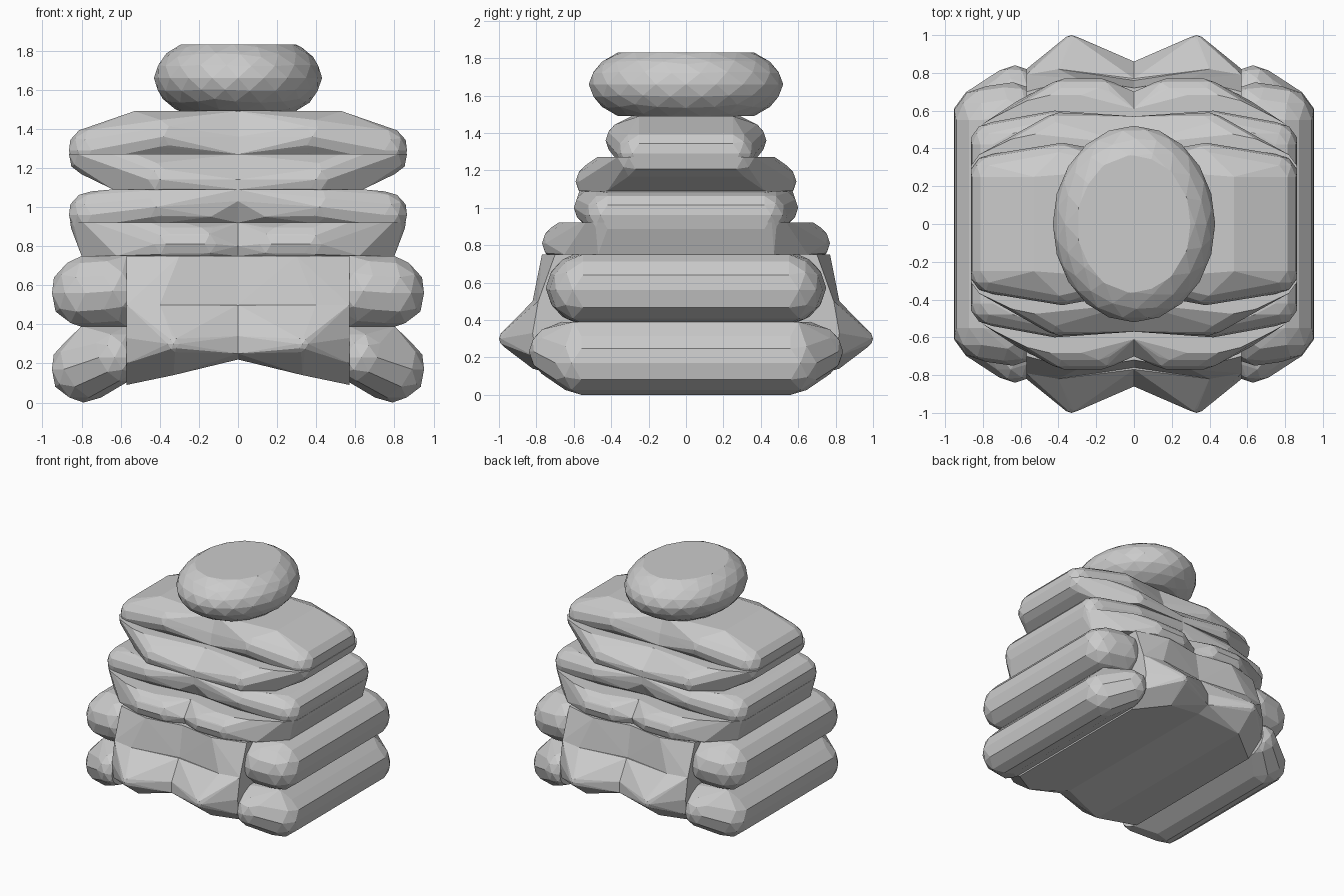
import bpy
import bmesh
from mathutils import Vector, Matrix

cube = bpy.data.objects.get("Cube")
if cube:
    bpy.data.objects.remove(cube, do_unlink=True)

stone = bpy.data.materials.new("stone grey")
stone.use_nodes = True
grey = (0.6, 0.6, 0.6, 1)
stone.diffuse_color = grey
stone.node_tree.nodes["Principled BSDF"].inputs["Base Color"].default_value = grey


def hull(points):
    """Convex hull of a point cloud as a new bmesh."""
    bm = bmesh.new()
    for p in points:
        bm.verts.new(p)
    bmesh.ops.remove_doubles(bm, verts=bm.verts[:], dist=0.004)
    bmesh.ops.convex_hull(bm, input=bm.verts[:])
    loose = [v for v in bm.verts if not v.link_faces]
    bmesh.ops.delete(bm, geom=loose, context='VERTS')
    return bm


def ball(centre, size, detail=2):
    """Points of a low-poly ellipsoid."""
    bm = bmesh.new()
    bmesh.ops.create_icosphere(bm, subdivisions=detail, radius=1)
    cloud = [Vector(centre) + Matrix.Diagonal(size) @ v.co for v in bm.verts]
    bm.free()
    return cloud


def clipped_block(name, cloud, x_range, z_range, mirror=True):
    """Hull a cloud, cut it flat at the given limits, mirror it across x."""
    bm = hull(cloud)
    for axis, limits in ((Vector((1, 0, 0)), x_range), (Vector((0, 0, 1)), z_range)):
        for limit, side in zip(limits, (-1, 1)):
            bmesh.ops.bisect_plane(bm, geom=bm.verts[:] + bm.edges[:] + bm.faces[:],
                                   plane_co=axis * limit, plane_no=axis * side,
                                   clear_outer=True)
    corners = [v.co.copy() for v in bm.verts]
    bm.free()
    bm = hull(corners)
    bmesh.ops.dissolve_limit(bm, angle_limit=0.02, verts=bm.verts[:], edges=bm.edges[:])
    bmesh.ops.recalc_face_normals(bm, faces=bm.faces[:])
    mesh = bpy.data.meshes.new(name)
    bm.to_mesh(mesh)
    bm.free()
    mesh.materials.append(stone)
    obj = bpy.data.objects.new(name, mesh)
    bpy.context.collection.objects.link(obj)
    if mirror:
        mod = obj.modifiers.new("left and right", 'MIRROR')
        mod.use_mirror_merge = False
    return obj


def layer(name, knobs, x_range, z_range):
    """Block from knobs (x, y, z, radius), repeated front and back."""
    cloud = []
    for x, y, z, r in knobs:
        for side in (-1, 1):
            centre = Vector((x, y * side, z))
            cloud += ball(centre, (r, r, r)) if r else [centre]
    return clipped_block(name, cloud, x_range, z_range)


FULL = (0, 1)
INNER = (0, 0.57)
OUTER = (0.57, 1)

# Rounded side rolls
layer("lower_side_roll",
      [(.79, .56, .17, .17), (.63, .7, .23, .14), (.8, .6, .39, 0), (.57, .66, .39, 0)],
      OUTER, (0, .39))
layer("upper_side_roll",
      [(.78, .55, .56, .18), (.64, .57, .57, .18), (.57, .6, .39, 0),
       (.57, .6, .75, 0), (.8, .55, .75, 0)],
      OUTER, (.39, .75))

# Wide base with a shallow groove underneath, and the waist above it
layer("base_block",
      [(0, .75, .22, 0), (0, .86, .25, 0), (0, .86, .34, 0), (0, .77, .5, 0),
       (.33, .95, .3, .05), (.33, .82, .14, 0), (.57, .8, .2, 0), (.57, .65, .09, 0),
       (.57, .82, .33, 0), (.4, .82, .5, 0), (.57, .79, .5, 0)],
      INNER, (0, .5))
layer("waist_block",
      [(0, .76, .5, 0), (0, .72, .75, 0), (.4, .82, .5, 0), (.57, .79, .5, 0),
       (.3, .77, .75, 0), (.57, .7, .75, 0)],
      INNER, (.5, .75))

# Stacked tiers, narrowing front to back
layer("middle_tier_lower",
      [(0, .68, .75, 0), (0, .7, .8, 0), (0, .61, .92, 0), (.17, .67, .81, .1),
       (.37, .67, .81, .1), (.75, .42, .95, .12), (.8, .47, .75, 0), (.62, .65, .75, 0)],
      FULL, (.75, .92))
layer("middle_tier_upper",
      [(0, .51, .92, 0), (0, .57, 1.03, 0), (0, .57, 1.09, 0), (.14, .57, .95, 0),
       (.42, .5, 1.0, .1), (.75, .42, .96, .12), (.64, .48, 1.09, 0)],
      FULL, (.92, 1.09))
layer("top_tier_lower",
      [(0, .57, 1.09, 0), (0, .57, 1.14, 0), (0, .42, 1.27, 0), (.4, .49, 1.14, .1),
       (.75, .27, 1.27, .12), (.64, .42, 1.09, 0)],
      FULL, (1.09, 1.27))
layer("top_tier_upper",
      [(0, .36, 1.27, 0), (0, .34, 1.36, 0), (0, .29, 1.49, 0), (.38, .33, 1.36, .1),
       (.75, .25, 1.29, .12), (.53, .25, 1.49, 0)],
      FULL, (1.27, 1.49))

# Flat-topped cap stone
clipped_block("cap_stone", ball((0, 0, 1.66), (.43, .52, .24), 3),
              (-1, 1), (1.49, 1.83), mirror=False)
